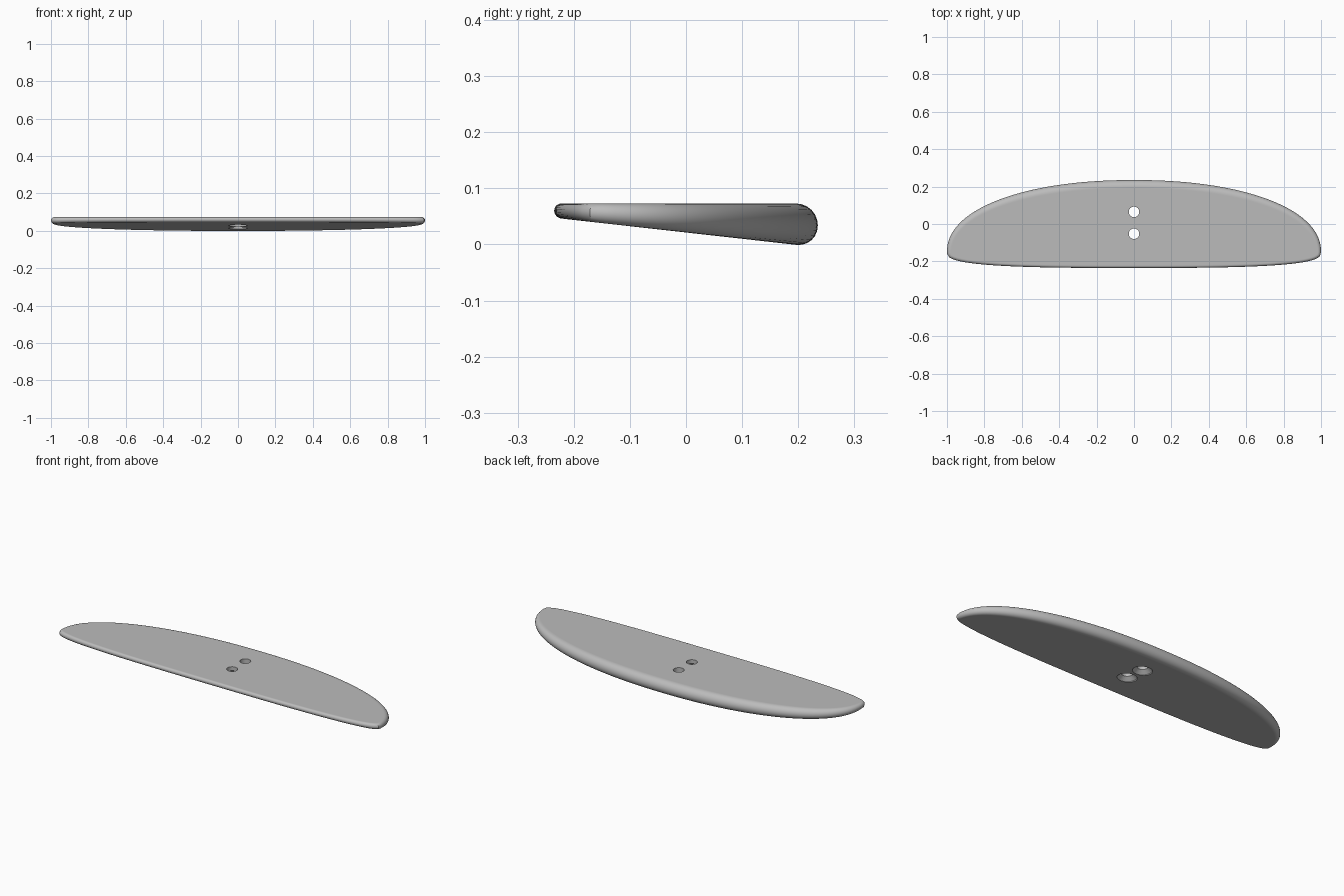
import bpy, bmesh, math
from mathutils import Vector

default = bpy.data.objects.get("Cube")
if default:
    bpy.data.objects.remove(default, do_unlink=True)

TOP = 0.073          # height of the flat upper face
CENTRE_Y = -0.15     # line through the two tips
SEGMENTS = 192
ROUND_STEPS = 12

grey = bpy.data.materials.new("plain_grey")
grey.use_nodes = True
colour = (0.5, 0.5, 0.5, 1)
grey.diffuse_color = colour
grey.node_tree.nodes["Principled BSDF"].inputs["Base Color"].default_value = colour


def underside(y):
    """Height of the sloping lower face."""
    return 0.046 - (y + 0.22) * 0.112


def outline(t):
    """Plan shape: full curve at the back, shallow curve at the front."""
    c, s = math.cos(t), math.sin(t)
    depth, power = (0.385, 2.15) if s >= 0 else (0.085, 3.0)
    x = math.copysign(abs(c) ** (2 / power), c)
    y = math.copysign(abs(s) ** (2 / power), s) * depth
    return Vector((x, CENTRE_Y + y))


def make_object(name, bm):
    bmesh.ops.recalc_face_normals(bm, faces=bm.faces)
    mesh = bpy.data.meshes.new(name)
    bm.to_mesh(mesh)
    bm.free()
    obj = bpy.data.objects.new(name, mesh)
    bpy.context.collection.objects.link(obj)
    mesh.materials.append(grey)
    return obj


def bridge(bm, rings):
    for a, b in zip(rings, rings[1:]):
        for i in range(len(a)):
            j = (i + 1) % len(a)
            bm.faces.new((a[i], a[j], b[j], b[i]))
    bm.faces.new(rings[0])
    bm.faces.new(rings[-1])


# Wing blade: rounded rim between the flat top and the sloping underside
dense = [outline(2 * math.pi * i / 4000) for i in range(4000)]
lengths = [0.0]
for i in range(4000):
    lengths.append(lengths[-1] + (dense[(i + 1) % 4000] - dense[i]).length)
points, k = [], 0
for i in range(SEGMENTS):
    while lengths[k] < lengths[-1] * i / SEGMENTS:
        k += 1
    points.append(dense[k % 4000])

normals = []
for i, p in enumerate(points):
    d = (points((i + 1) % SEGMENTS) if callable(points) else points[(i + 1) % SEGMENTS]) - points[i - 1]
    normals.append(Vector((-d.y, d.x)).normalized())

bm = bmesh.new()
sections = [(math.pi / 2 - math.pi * s / ROUND_STEPS, 0) for s in range(ROUND_STEPS + 1)]
sections = [(math.pi / 2, 0.004)] + sections + [(-math.pi / 2, 0.004)]
rings = []
for angle, extra in sections:
    ring = []
    for p, n in zip(points, normals):
        radius = (TOP - underside(p.y)) / 2
        q = p + n * (radius * (1 - math.cos(angle)) + extra)
        low = underside(q.y)
        z = (TOP + low) / 2 + (TOP - low) / 2 * math.sin(angle)
        ring.append(bm.verts.new((q.x, q.y, z)))
    rings.append(ring)
bridge(bm, rings)
wing = make_object("wing_blade", bm)

# Two screw holes, countersunk from below
for name, y in (("rear", 0.065), ("front", -0.052)):
    base = underside(y)
    bm = bmesh.new()
    profile = [(0.05, -0.1), (0.05, base + 0.006), (0.028, base + 0.024), (0.028, 0.2)]
    rings = [[bm.verts.new((r * math.cos(a), y + r * math.sin(a), z))
              for a in (2 * math.pi * i / 40 for i in range(40))] for r, z in profile]
    bridge(bm, rings)
    cutter = make_object(name + "_hole_cutter", bm)
    cutter.hide_render = True
    cutter.hide_viewport = True
    cut = wing.modifiers.new(name + "_hole", "BOOLEAN")
    cut.operation = "DIFFERENCE"
    cut.solver = "EXACT"
    cut.object = cutter

# Bake the holes, drop the cutters, then smooth the rim
bpy.context.view_layer.update()
evaluated = wing.evaluated_get(bpy.context.evaluated_depsgraph_get())
baked = bpy.data.meshes.new_from_object(evaluated)
wing.modifiers.clear()
wing.data = baked
for obj in [o for o in bpy.data.objects if o.name.endswith("_hole_cutter")]:
    bpy.data.objects.remove(obj, do_unlink=True)

bpy.ops.object.select_all(action="DESELECT")
wing.select_set(True)
bpy.context.view_layer.objects.active = wing
bpy.ops.object.shade_smooth_by_angle(angle=math.radians(30))
